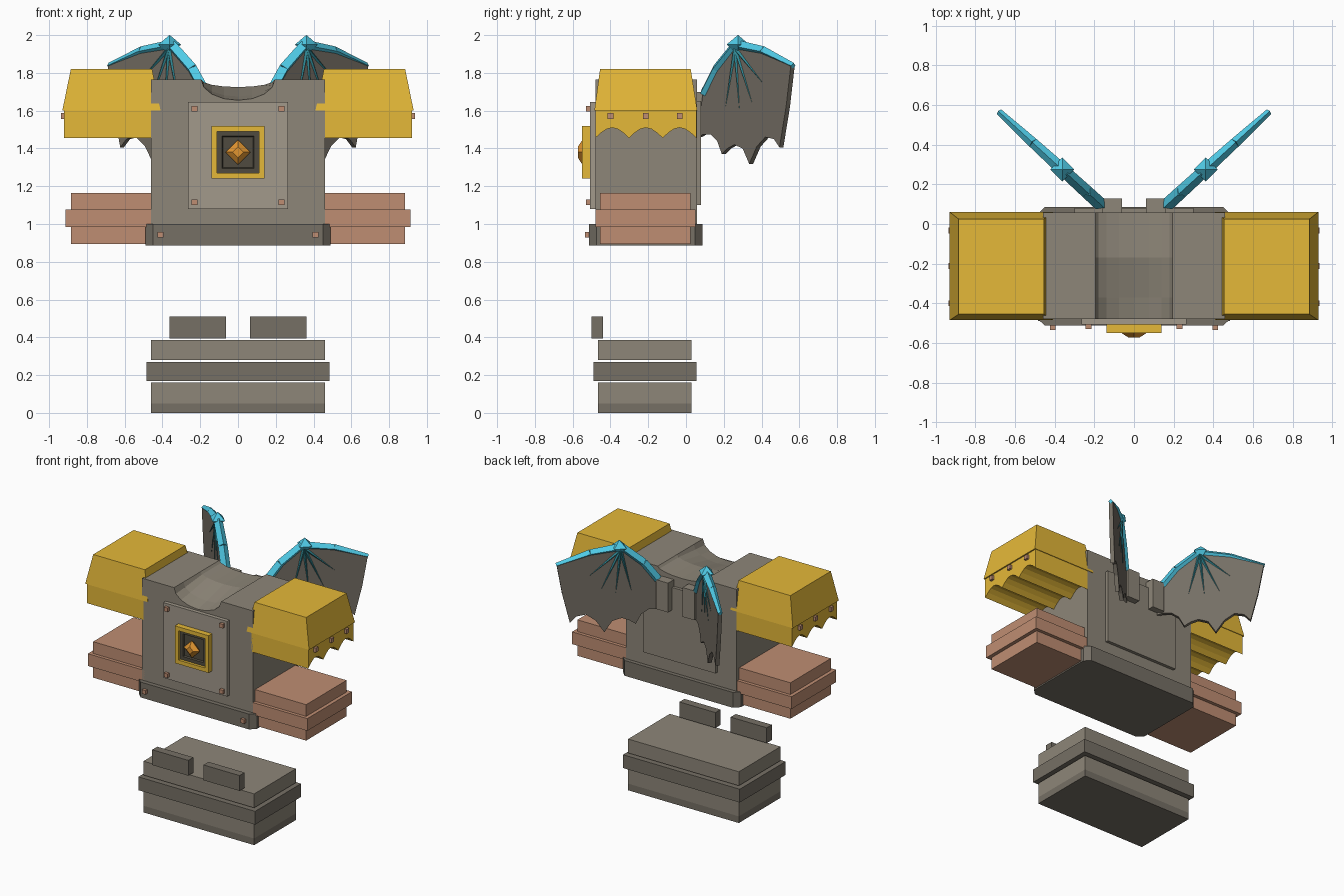
import bpy, bmesh, math
from mathutils import Vector

if "Cube" in bpy.data.objects:
    bpy.data.objects.remove(bpy.data.objects["Cube"])


def material(name, rgb):
    m = bpy.data.materials.new(name)
    m.diffuse_color = (*rgb, 1)
    m.use_nodes = True
    m.node_tree.nodes["Principled BSDF"].inputs["Base Color"].default_value = m.diffuse_color
    return m


STONE = material("stone", (0.27, 0.24, 0.19))
LIGHT = material("light_stone", (0.36, 0.32, 0.26))
DARK = material("dark_stone", (0.18, 0.16, 0.13))
BLACK = material("recess", (0.08, 0.07, 0.05))
GOLD = material("gold", (0.78, 0.48, 0.04))
COPPER = material("copper", (0.52, 0.27, 0.17))
GEM = material("amber", (0.75, 0.3, 0.03))
CYAN = material("cyan", (0.08, 0.6, 0.8))
TEAL = material("teal", (0.03, 0.25, 0.3))


def loft(name, rings, mat):
    """Skin equal-length rings of points and cap both ends."""
    bm = bmesh.new()
    vs = [[bm.verts.new(p) for p in r] for r in rings]
    n = len(vs[0])
    for a, b in zip(vs, vs[1:]):
        for i in range(n):
            j = (i + 1) % n
            bm.faces.new((a[i], a[j], b[j], b[i]))
    bm.faces.new(vs[0][::-1])
    bm.faces.new(vs[-1])
    bmesh.ops.recalc_face_normals(bm, faces=bm.faces)
    me = bpy.data.meshes.new(name)
    bm.to_mesh(me)
    bm.free()
    me.materials.append(mat)
    ob = bpy.data.objects.new(name, me)
    bpy.context.collection.objects.link(ob)
    return ob


def rect(x0, x1, y0, y1, z):
    return [(x0, y0, z), (x1, y0, z), (x1, y1, z), (x0, y1, z)]


def box(name, x, y, z, mat):
    return loft(name, [rect(*x, *y, z[0]), rect(*x, *y, z[1])], mat)


def mirror(ob):
    m = ob.modifiers.new("mirror", 'MIRROR')
    m.use_mirror_merge = False
    return ob


def spike(name, p, q, r0, r1, mat):
    """Four-sided tapering bar from p to q."""
    p, q = Vector(p), Vector(q)
    d = (q - p).normalized()
    u = d.cross(Vector((0.68, -0.73, 0)) if abs(d.z) > 0.999 else Vector((-0.67, 0.74, 0)).cross(Vector((0, 0, 1)))).normalized()
    v = d.cross(u)
    ring = lambda c, r: [c + u * r, c + v * r, c - u * r, c - v * r]
    return loft(name, [ring(p, r0), ring(q, r1)], mat)


# Stepped pedestal with toe blocks
box("pedestal_foot", (-.46, .46), (-.465, .03), (0, .05), DARK)
box("pedestal_lower", (-.46, .46), (-.465, .03), (.05, .16), STONE)
box("pedestal_band", (-.485, .485), (-.49, .055), (.17, .27), DARK)
box("pedestal_upper", (-.46, .46), (-.465, .03), (.28, .385), STONE)
mirror(box("toe_block", (.063, .363), (-.5, -.44), (.395, .51), DARK))

# Torso with a neck channel that drops toward the front
rings = []
for y, d in ((-.48, .11), (-.37, .09), (-.17, .04), (.057, .04)):
    r = [(-.46, y, .99), (.46, y, .99), (.46, y, 1.765)]
    for i in range(9):
        t = math.pi * i / 8
        r.append((.195 * math.cos(t), y, 1.765 - d * math.sin(t)))
    rings.append(r + [(-.46, y, 1.765)])
loft("torso", rings, STONE)

# Belt with clipped corners
belt = [(-.49, -.475), (-.45, -.513), (.45, -.513), (.49, -.475),
        (.49, .047), (.45, .087), (-.45, .087), (-.49, .047)]
loft("belt", [[(x, y, z) for x, y in belt] for z in (.885, 1.0)], DARK)

# Chest and back plates, studs
box("chest_plate", (-.265, .265), (-.508, -.47), (1.08, 1.645), LIGHT)
box("back_plate", (-.3, .3), (.05, .08), (1.1, 1.65), STONE)
for x, z, y in ((.23, 1.61, -.508), (.23, 1.115, -.508), (.41, .943, -.513)):
    mirror(box("front_stud", (x - .015, x + .015), (y - .022, y + .01), (z - .015, z + .015), COPPER))


# Chest emblem: square frame, recess and faceted gem
def square(h, y):
    return [(sx * h, y, 1.38 + sz * h) for sx, sz in ((-1, -1), (1, -1), (1, 1), (-1, 1))]


loft("emblem_frame", [square(.14, -.5), square(.14, -.55), square(.11, -.55), square(.11, -.515)], GOLD)
loft("emblem_recess", [square(.112, -.505), square(.112, -.53), square(.085, -.53), square(.08, -.518)], BLACK)


def diamond(h, y):
    return [(h, y, 1.38), (0, y, 1.38 + h), (-h, y, 1.38), (0, y, 1.38 - h)]


loft("emblem_gem", [diamond(.03, -.51), diamond(.066, -.548), diamond(.028, -.573)], GEM)

# Shoulders: tapered cap over a scalloped skirt
mirror(loft("shoulder_cap", [rect(.41, .93, -.485, .06, 1.6), rect(.455, .885, -.455, .025, 1.82)], GOLD))
skirt = [(.055, 1.605), (-.48, 1.605)]
w = .535 / 3
for k in range(3):
    for i in range(6):
        t = i / 6
        skirt.append((-.48 + w * (k + t), 1.455 + .055 * math.sin(math.pi * t)))
skirt.append((.055, 1.455))
mirror(loft("shoulder_skirt", [[(x, y, z) for y, z in skirt] for x in (.45, .92)], GOLD))
for y in (-.4, -.213, -.033):
    mirror(box("shoulder_stud", (.91, .937), (y - .015, y + .015), (1.555, 1.587), COPPER))

# Forearms with a wider middle band
mirror(box("forearm", (.44, .885), (-.455, .025), (.895, 1.165), COPPER))
mirror(box("forearm_band", (.44, .912), (-.48, .05), (.985, 1.077), COPPER))

# Wings: everything lies on one slanted vertical plane
mirror(box("wing_mount", (.06, .16), (.05, .128), (1.48, 1.7), STONE))


def on_wing(y, z):
    return Vector((.17 + (y - .1) * 1.096, y, z))


outline = [(.1, 1.7), (.16, 1.81), (.26, 1.94), (.41, 1.91), (.565, 1.835), (.54, 1.62), (.505, 1.405),
           (.475, 1.45), (.43, 1.46), (.385, 1.41), (.345, 1.318), (.31, 1.40), (.265, 1.42), (.23, 1.40),
           (.2, 1.37), (.175, 1.44), (.14, 1.475), (.1, 1.475), (.075, 1.46), (.085, 1.58)]
side = Vector((.674, -.739, 0)) * .014
mirror(loft("wing_membrane", [[on_wing(*p) + s * side for p in outline] for s in (-1, 1)], DARK))
spar = [(.1, 1.69, .034), (.165, 1.82, .033), (.265, 1.945, .031), (.41, 1.915, .026), (.567, 1.838, .016)]
for (a, b, r), (c, d, s) in zip(spar, spar[1:]):
    mirror(spike("wing_spar", on_wing(a, b), on_wing(c, d), r, s, CYAN))
for y, z in ((.215, 1.59), (.295, 1.58), (.37, 1.61), (.43, 1.73)):
    mirror(spike("wing_rib", on_wing(.27, 1.93), on_wing(y, z), .026, .013, TEAL))
c = on_wing(.275, 1.95)
for h, tip in (("upper", 2.0), ("lower", 1.895)):
    ring = [c + Vector(o) * .06 for o in ((1, 0, 0), (0, 1, 0), (-1, 0, 0), (0, -1, 0))]
    end = [Vector((c.x, c.y, tip)) + (p - c) * .02 for p in ring]
    mirror(loft("wing_crest_" + h, [ring, end], CYAN))
